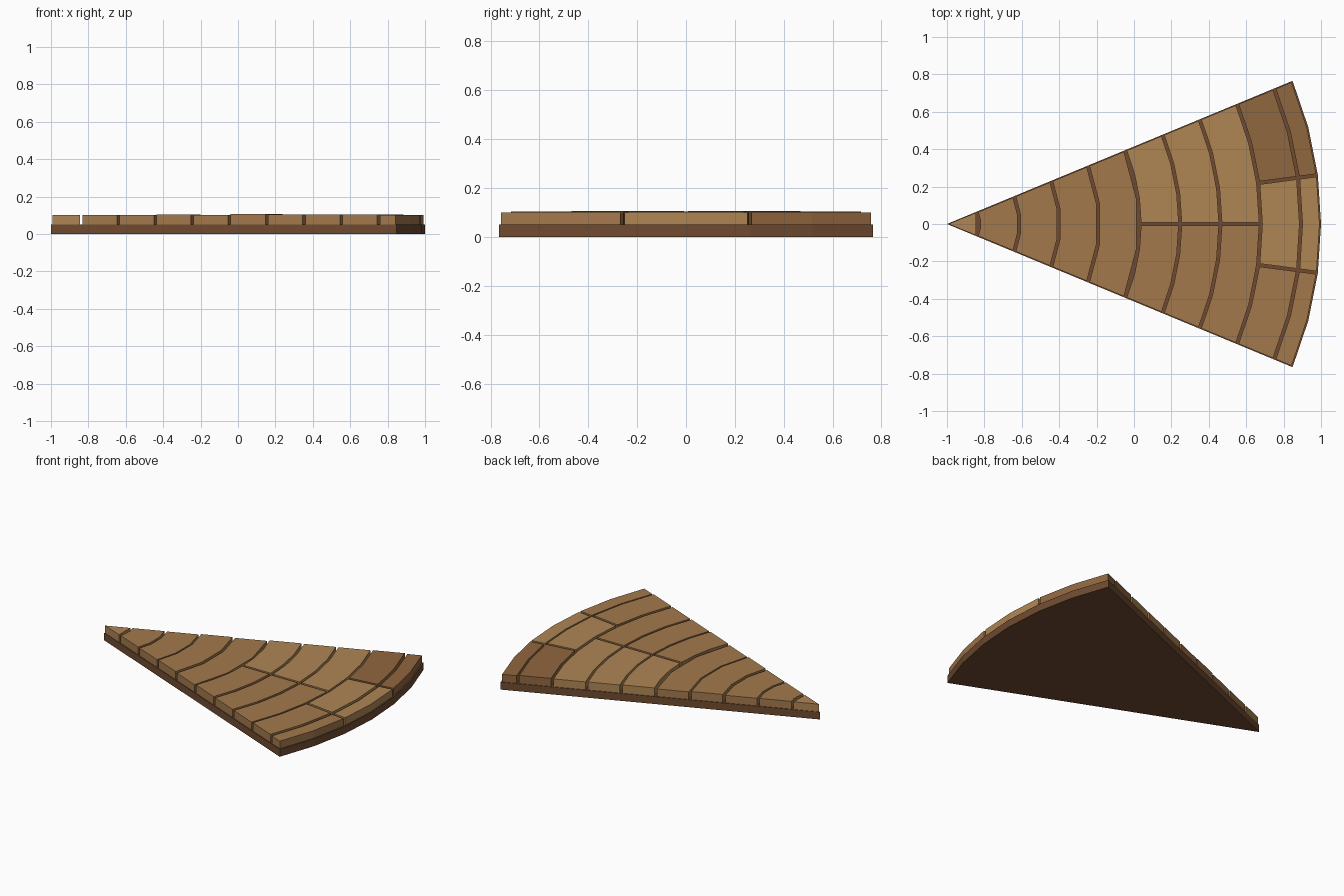
import bpy, bmesh, math

if "Cube" in bpy.data.objects:
    bpy.data.objects.remove(bpy.data.objects["Cube"])

APEX = -1.0
HALF = 22.5


def material(name, rgb):
    m = bpy.data.materials.new(name)
    m.diffuse_color = (*rgb, 1)
    m.use_nodes = True
    m.node_tree.nodes["Principled BSDF"].inputs["Base Color"].default_value = m.diffuse_color
    return m


LIGHT = material("light_stone", (0.43, 0.24, 0.09))
MID = material("mid_stone", (0.37, 0.19, 0.073))
DARK = material("dark_stone", (0.28, 0.135, 0.05))
BED = material("bed_brown", (0.16, 0.07, 0.03))


def arc(r, a0, a1, segs, d0, d1):
    """Arc points around the apex; d0/d1 pull the ends in for even-width joints."""
    pts = []
    for i in range(segs + 1):
        a = math.radians(a0 + (a1 - a0) * i / segs)
        if i == 0:
            a += math.asin(d0 / r)
        elif i == segs:
            a -= math.asin(d1 / r)
        pts.append((APEX + r * math.cos(a), r * math.sin(a)))
    return pts


def prism(name, outline, z0, z1, mat):
    bm = bmesh.new()
    face = bm.faces.new([bm.verts.new((x, y, z0)) for x, y in outline])
    top = bmesh.ops.extrude_face_region(bm, geom=[face])["geom"]
    for v in top:
        if isinstance(v, bmesh.types.BMVert):
            v.co.z = z1
    bmesh.ops.recalc_face_normals(bm, faces=bm.faces)
    mesh = bpy.data.meshes.new(name)
    bm.to_mesh(mesh)
    bm.free()
    mesh.materials.append(mat)
    ob = bpy.data.objects.new(name, mesh)
    bpy.context.collection.objects.link(ob)
    return ob


# Wedge-shaped bed
prism("wedge_base", [(APEX, 0)] + arc(2.0, -HALF, HALF, 6, 0, 0), 0, 0.05, BED)

# Pointed stone at the tip
prism("tip_stone", [(APEX + 0.008, 0), (-0.846, -0.06), (-0.846, 0.06)],
      0.05, 0.101, LIGHT)

# Curved rows of stones, each split by joint angles
joints = [0.172, 0.388, 0.602, 0.815, 1.03, 1.247, 1.462, 1.678, 1.893, 2.0]
tops = [0.102, 0.101, 0.105, 0.101, 0.106, 0.104, 0.103, 0.105, 0.101]
whole = ([-HALF, HALF], [MID], 3)
halves = ([-HALF, 0, HALF], [MID, LIGHT], 3)
thirds = ([-HALF, -7.5, 7.5, HALF], [MID, LIGHT, DARK], 2)
layouts = [whole] * 4 + [halves] * 3 + [thirds] * 2

for row, (angles, mats, segs) in enumerate(layouts):
    r0 = joints[row] + 0.008
    r1 = joints[row + 1] - 0.008
    for i, mat in enumerate(mats):
        a0, a1 = angles[i], angles[i + 1]
        d0 = 0.005 if a0 == -HALF else 0.008
        d1 = 0.005 if a1 == HALF else 0.008
        outline = (arc(r0, a0, a1, segs, d0, d1)
                   + arc(r1, a0, a1, segs, d0, d1)[::-1])
        prism(f"stone_row{row + 1}_{i + 1}", outline, 0.05, tops[row], mat)
